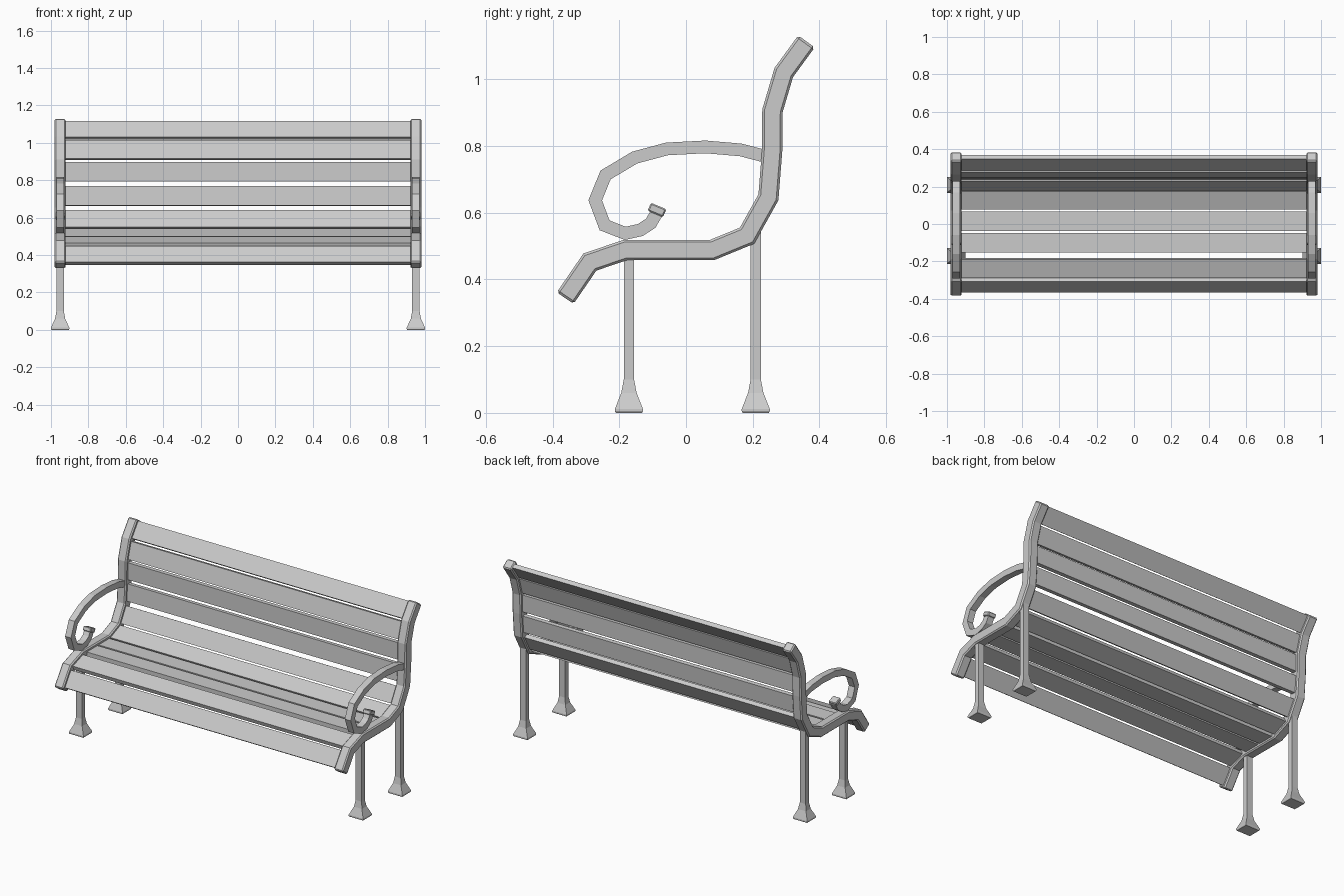
import bpy, bmesh
from mathutils import Vector

if "Cube" in bpy.data.objects:
    bpy.data.objects.remove(bpy.data.objects["Cube"])

SIDE_X = 0.951  # centre of each end frame


def finish(name, bm, bevel=0.0, mirror=False):
    bmesh.ops.recalc_face_normals(bm, faces=bm.faces[:])
    mesh = bpy.data.meshes.new(name)
    bm.to_mesh(mesh)
    bm.free()
    ob = bpy.data.objects.new(name, mesh)
    bpy.context.collection.objects.link(ob)
    if bevel:
        m = ob.modifiers.new("bevel", 'BEVEL')
        m.width = bevel
        m.segments = 1
        m.limit_method = 'ANGLE'
        m.angle_limit = 1.05
    if mirror:
        m = ob.modifiers.new("mirror", 'MIRROR')
        m.use_axis[0] = True
    return ob


def skin(bm, rings):
    """Join equal rings of points into a capped tube."""
    rings = [[bm.verts.new(p) for p in r] for r in rings]
    n = len(rings[0])
    for a, b in zip(rings, rings[1:]):
        for i in range(n):
            j = (i + 1) % n
            bm.faces.new((a[i], a[j], b[j], b[i]))
    bm.faces.new(rings[0])
    bm.faces.new(rings[-1])


def sweep(bm, path, x0, x1, thick):
    """Rectangular bar along a (y, z) path with mitred bends."""
    pts = [Vector(p) for p in path]
    rings = []
    for i, p in enumerate(pts):
        a = (p - pts[i - 1]).normalized() if i else (pts[1] - p).normalized()
        b = (pts[i + 1] - p).normalized() if i < len(pts) - 1 else a
        t = (a + b).normalized()
        n = Vector((-t.y, t.x)) * (thick / 2 / max(t.dot(a), 0.5))
        q, r = p + n, p - n
        rings.append([(x0, *q), (x1, *q), (x1, *r), (x0, *r)])
    skin(bm, rings)


# Curved end frames
FRAME = [(-0.362, 0.344), (-0.288, 0.452), (-0.182, 0.488), (0.078, 0.488),
         (0.183, 0.531), (0.247, 0.646), (0.258, 0.785), (0.259, 0.905),
         (0.293, 1.02), (0.361, 1.113)]
bm = bmesh.new()
sweep(bm, FRAME, SIDE_X - 0.03, SIDE_X + 0.03, 0.061)
finish("end_frame", bm, 0.007, True)

# Scrolled armrests
ARM = [(0.245, 0.767), (0.164, 0.788), (0.058, 0.797), (-0.057, 0.791),
       (-0.154, 0.765), (-0.241, 0.713), (-0.272, 0.637), (-0.244, 0.562),
       (-0.182, 0.538), (-0.137, 0.548), (-0.106, 0.568), (-0.086, 0.602)]
bm = bmesh.new()
sweep(bm, ARM, SIDE_X - 0.02, SIDE_X + 0.02, 0.038)
finish("armrest", bm, 0.0, True)

# Small block closing the scroll
bm = bmesh.new()
sweep(bm, [(-0.092, 0.596), (-0.082, 0.620)], SIDE_X - 0.026, SIDE_X + 0.026, 0.05)
finish("armrest_tip", bm, 0.004, True)

# Legs with flared feet: (z, half x, half y)
for name, y, top in (("front_leg", -0.171, 0.48), ("rear_leg", 0.209, 0.56)):
    prof = [(0, 0.046, 0.039), (0.005, 0.049, 0.042), (0.012, 0.049, 0.042), (0.06, 0.027, 0.023),
            (0.10, 0.020, 0.0155), (top, 0.020, 0.0155)]
    bm = bmesh.new()
    skin(bm, [[(SIDE_X + sx * hx, y + sy * hy, z)
               for sx, sy in ((-1, -1), (1, -1), (1, 1), (-1, 1))]
              for z, hx, hy in prof])
    finish(name, bm, 0.0, True)

# Slats: one per frame segment, two on the long flat seat segment
runs = []
for i, (a, b) in enumerate(zip(FRAME, FRAME[1:])):
    a, b = Vector(a), Vector(b)
    if i == 2:
        runs += [(Vector((-0.101, a.y)), b - a), (Vector((0.014, a.y)), b - a)]
    else:
        runs.append(((a + b) / 2, b - a))
for k, (mid, d) in enumerate(runs):
    w = min(0.104, d.length * 0.93) / 2
    d = d.normalized()
    bm = bmesh.new()
    sweep(bm, [mid - d * w, mid + d * w], -0.925, 0.925, 0.026)
    finish(("seat_slat_%d" if k < 5 else "back_slat_%d") % (k + 1), bm)
